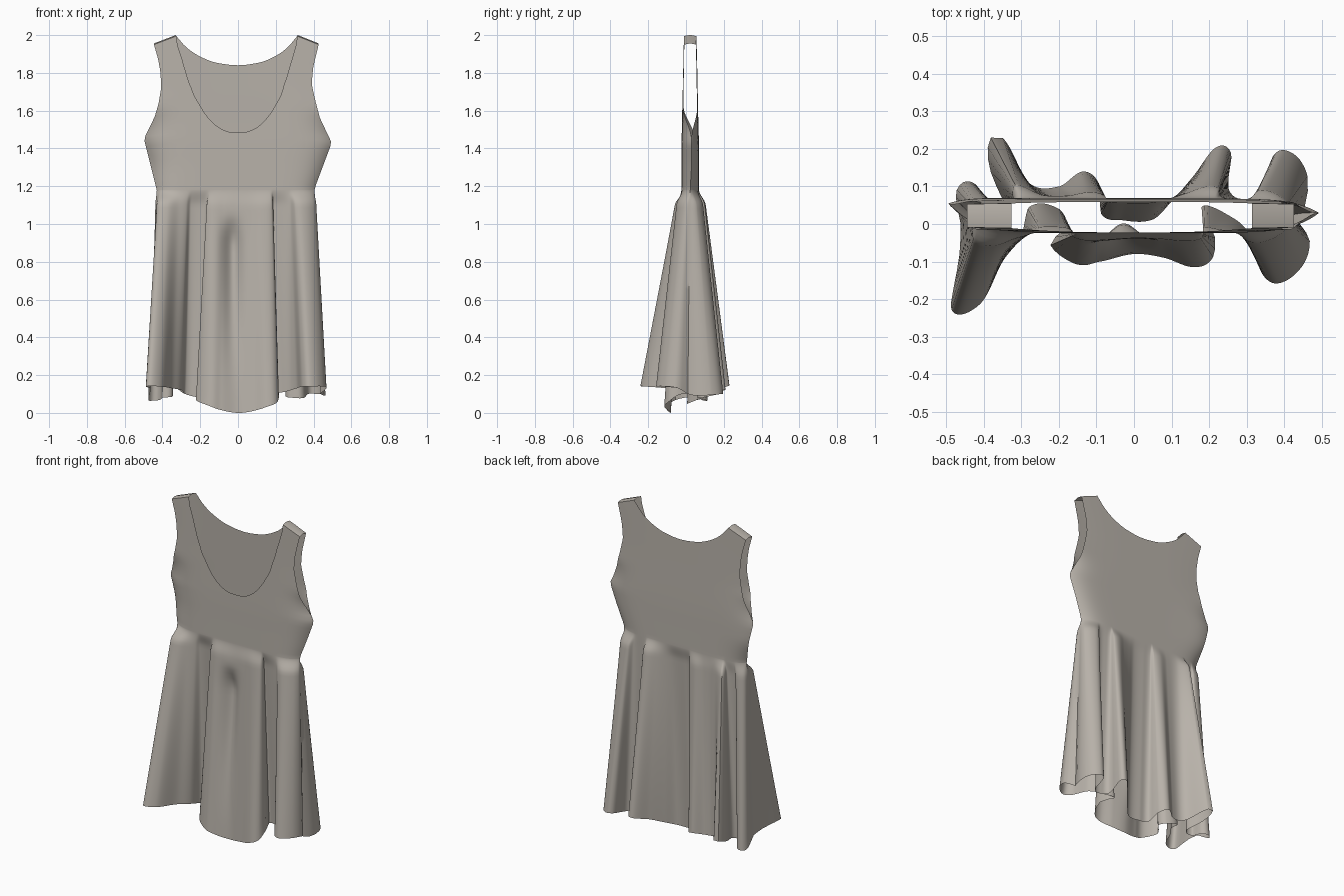
import bpy, bmesh, math
from mathutils import Vector

if "Cube" in bpy.data.objects:
    bpy.data.objects.remove(bpy.data.objects["Cube"])

MID = 0.022      # y of the plane between front and back panels
WAIST = 1.18
STRAP = 0.735    # |t| where the neckline meets the strap


def table(pts, k, curved=True):
    """Lookup in a short table of (key, value) pairs, smooth or straight."""
    if k <= pts[0][0]:
        return pts[0][1]
    for i in range(len(pts) - 1):
        (a, va), (b, vb) = pts[i], pts[i + 1]
        if k <= b:
            f = (k - a) / (b - a)
            if not curved:
                return va + (vb - va) * f
            pa, pb = pts[max(i - 1, 0)], pts[min(i + 2, len(pts) - 1)]
            m0 = (vb - pa[1]) / (b - pa[0]) * (b - a)
            m1 = (pb[1] - va) / (pb[0] - a) * (b - a)
            return ((2*f**3 - 3*f*f + 1) * va + (f**3 - 2*f*f + f) * m0
                    + (3*f*f - 2*f**3) * vb + (f**3 - f*f) * m1)
    return pts[-1][1]


def smooth(f):
    f = min(max(f, 0), 1)
    return f * f * (3 - 2 * f)


# side outlines (z, half width), half depth and necklines (|t|, z)
LEFT = [(1.12, .415), (1.45, .498), (1.57, .44), (1.64, .42), (1.72, .407), (1.8, .41), (1.87, .422), (1.95, .445)]
RIGHT = [(1.12, .39), (1.2, .41), (1.43, .496), (1.56, .434), (1.65, .41), (1.74, .39), (1.83, .398), (1.95, .427)]
DEPTH = [(1.14, .047), (1.3, .046), (1.45, .045), (1.7, .04), (2.0, .034)]
NECK_F = [(0, 1.485), (.1, 1.488), (.22, 1.512), (.35, 1.56), (.47, 1.625), (.59, 1.705), (.68, 1.82), (STRAP, 1.995)]
NECK_B = [(0, 1.84), (.15, 1.845), (.36, 1.865), (.57, 1.915), (STRAP, 1.995)]

# hem outline as seen from above, left seam to right seam (x, y, z)
SEAM_L, SEAM_R = (-.462, .0, .12), (.435, .01, .1)
HEM_F = [SEAM_L, (-.465, -.08, .13), (-.488, -.225, .14), (-.412, -.215, .14), (-.35, -.1, .13),
         (-.3, -.03, .12), (-.28, .045, .1), (-.2, .04, .08), (-.18, -.01, .08), (-.225, -.05, .07),
         (-.16, -.105, .04), (-.09, -.1, .015), (0, -.08, 0), (.08, -.09, .01), (.16, -.115, .035),
         (.21, -.09, .06), (.215, -.03, .1), (.18, .045, .1), (.24, .03, .11), (.31, -.03, .13),
         (.34, -.13, .14), (.385, -.158, .14), (.45, -.11, .14), (.468, -.04, .13), SEAM_R]
HEM_B = [SEAM_L, (-.475, .08, .07), (-.45, .113, .065), (-.41, .09, .07), (-.4, .03, .08),
         (-.345, .05, .09), (-.385, .15, .12), (-.385, .227, .145), (-.35, .23, .145), (-.28, .11, .1),
         (-.2, .1, .09), (-.135, .14, .1), (-.09, .1, .08), (-.09, .03, .06), (-.03, .01, .05),
         (.05, .012, .05), (.1, .06, .07), (.16, .13, .1), (.22, .205, .12), (.26, .185, .12),
         (.25, .1, .09), (.29, .065, .08), (.35, .08, .08), (.37, .18, .1), (.42, .19, .1),
         (.462, .13, .095), (.46, .06, .09), SEAM_R]


def hem_tables(pts):
    """Spread the hem points over t = -1..1 so the folds hang nearly straight."""
    d, far = [0], pts[0][0]
    for a, b in zip(pts, pts[1:]):
        d.append(d[-1] + max(b[0] - far, 0) + 0.13 * (Vector(b) - Vector(a)).length)
        far = max(far, b[0])
    return [[(2 * s / d[-1] - 1, p[i]) for s, p in zip(d, pts)] for i in range(3)]


def body(t, z, side):
    """Point on a bodice panel; side is -1 for front, 1 for back."""
    a = abs(t)
    open_side = smooth((z - 1.45) / 0.17)        # armhole opens above the seam
    d = table(DEPTH, z) * (open_side * (1 - .12 * a ** 4) + (1 - open_side) * (1 - a ** 8))
    swing = a ** 6 * (1 - smooth((z - 1.4) / .25)) * smooth((z - 1.15) / .2)
    y = MID + (.035 if t < 0 else .008) * swing  # side seams lean backwards
    w = table(LEFT if t < 0 else RIGHT, z, False)
    return Vector((t * w, y + side * d, z))


# column positions, denser at the steep neckline edge
def spread(a, b, n):
    return [a + (b - a) * i / n for i in range(1, n + 1)]


pos = spread(0, .67, 66) + spread(.67, STRAP, 9) + spread(STRAP, 1, 30)
TS = [-t for t in reversed(pos)] + [0] + pos
ROWS_S, ROWS_B = 30, 30

bm = bmesh.new()
tops = []
for side, hem, neck in ((-1, HEM_F, NECK_F), (1, HEM_B, NECK_B)):
    hx, hy, hz = hem_tables(hem)
    cols = []
    for t in TS:
        h = Vector((table(hx, t), table(hy, t), table(hz, t)))
        w = body(t, WAIST, side)
        col = []
        # skirt: gathered waist flaring into the folded hem
        for r in range(ROWS_S):
            s = (1 - r / ROWS_S) ** 2
            f = .17 * smooth(s / .075) + .83 * s
            x = w.x + (h.x - w.x) * f
            y = w.y + (h.y - w.y) * f
            if side < 0:                         # soft hollow in the front
                y += .05 * math.exp(-((x + .03) / .05) ** 2) * smooth((s - .1) / .15) * (1 - smooth((s - .2) / .8))
            col.append(bm.verts.new((x, y, w.z + (h.z - w.z) * s)))
        # bodice: up to the neckline or the strap top
        a = abs(t)
        top = table(neck, a) if a < STRAP else 1.995 - .045 * (a - STRAP) / (1 - STRAP)
        for r in range(ROWS_B + 1):
            col.append(bm.verts.new(body(t, WAIST + (top - WAIST) * r / ROWS_B, side)))
        cols.append(col)
    for c0, c1 in zip(cols, cols[1:]):
        for r in range(len(c0) - 1):
            q = (c0[r], c1[r], c1[r + 1], c0[r + 1])
            bm.faces.new(q if side < 0 else q[::-1])
    tops.append([c[-1] for c in cols])

# shoulder straps: slightly arched bridge from front to back
for i in range(len(TS) - 1):
    if min(abs(TS[i]), abs(TS[i + 1])) >= STRAP - .0001:
        f0, f1, b0, b1 = tops[0][i], tops[0][i + 1], tops[1][i], tops[1][i + 1]
        m = [bm.verts.new((p.co + q.co) / 2 + Vector((0, 0, .006))) for p, q in ((f0, b0), (f1, b1))]
        bm.faces.new((f0, f1, m[1], m[0]))
        bm.faces.new((m[0], m[1], b1, b0))

bmesh.ops.remove_doubles(bm, verts=bm.verts, dist=0.0002)
bmesh.ops.recalc_face_normals(bm, faces=bm.faces)
mesh = bpy.data.meshes.new("dress")
bm.to_mesh(mesh)
bm.free()
dress = bpy.data.objects.new("dress", mesh)
bpy.context.collection.objects.link(dress)

cloth = bpy.data.materials.new("warm grey cloth")
cloth.diffuse_color = (0.48, 0.445, 0.40, 1)
cloth.use_nodes = True
cloth.node_tree.nodes["Principled BSDF"].inputs["Base Color"].default_value = cloth.diffuse_color
mesh.materials.append(cloth)

bpy.context.view_layer.objects.active = dress
dress.select_set(True)
bpy.ops.object.shade_smooth_by_angle(angle=math.radians(55))
